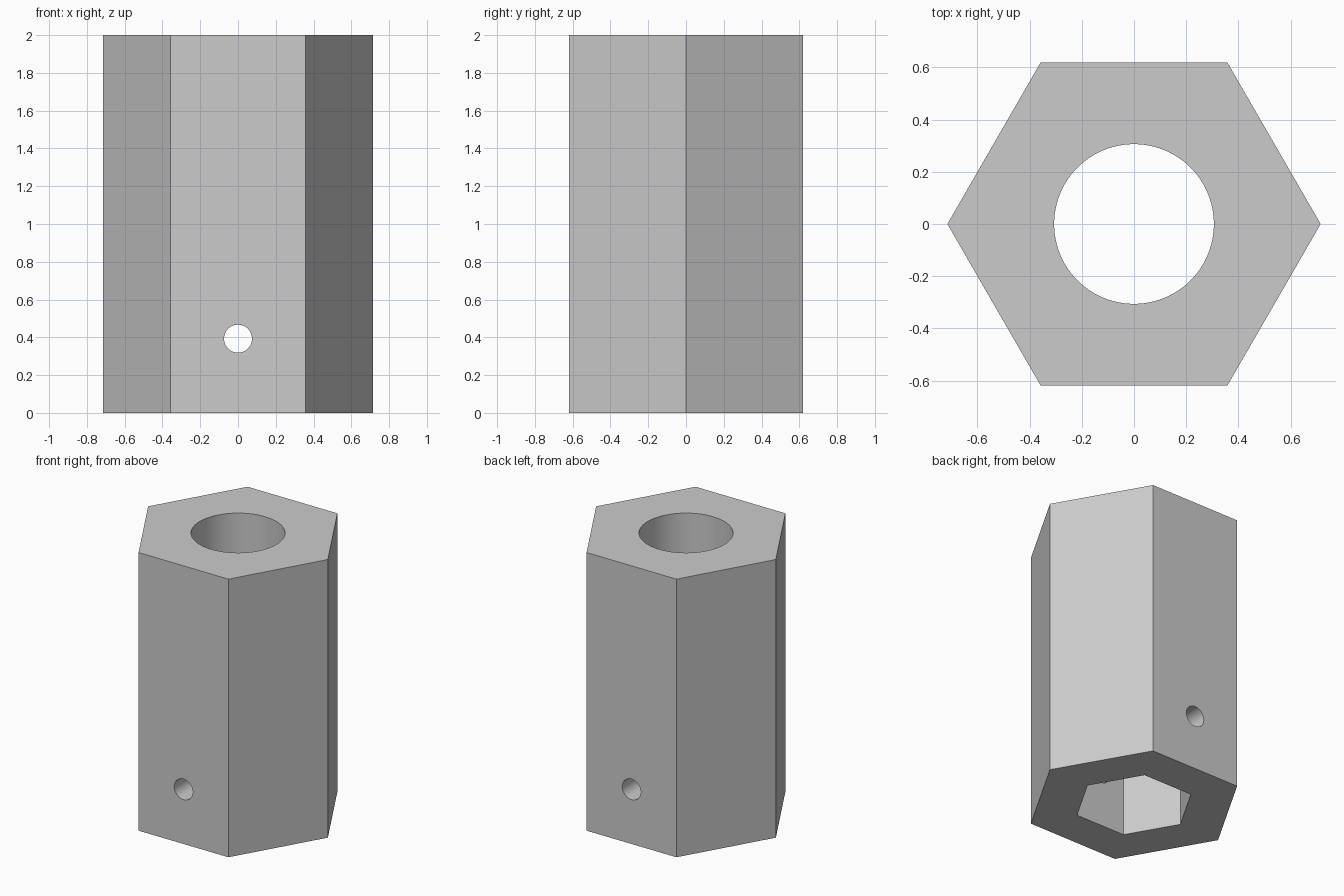
import bpy
import math

LENGTH = 2.0
OUTER_R = 0.715      # corner radius of the hexagonal body
SOCKET_R = 0.394     # corner radius of the hexagonal socket
SOCKET_DEPTH = 0.8
BORE_R = 0.306
PIN_R = 0.074
PIN_Z = 0.393

cube = bpy.data.objects.get("Cube")
if cube:
    bpy.data.objects.remove(cube, do_unlink=True)

# Single plain grey
grey = bpy.data.materials.new("light grey")
grey.use_nodes = True
colour = (0.6, 0.6, 0.6, 1)
grey.diffuse_color = colour
grey.node_tree.nodes["Principled BSDF"].inputs["Base Color"].default_value = colour


def prism(name, sides, radius, bottom, top):
    """Upright prism whose first corner lies on the x axis."""
    bpy.ops.mesh.primitive_cylinder_add(
        vertices=sides, radius=radius, depth=top - bottom,
        location=(0, 0, (bottom + top) / 2))
    obj = bpy.context.object
    obj.name = name
    if sides == 6:
        obj.rotation_euler.z = math.pi / 6
    obj.data.materials.append(grey)
    return obj


# Hexagonal body
body = prism("hex_sleeve", 6, OUTER_R, 0, LENGTH)

# Hexagonal socket below, round bore above, cross pin hole through both walls
socket = prism("socket_cutter", 6, SOCKET_R, -0.1, SOCKET_DEPTH)
bore = prism("bore_cutter", 96, BORE_R, SOCKET_DEPTH - 0.1, LENGTH + 0.1)
pin = prism("pin_hole_cutter", 48, PIN_R, -1, 1)
pin.location.z = PIN_Z
pin.rotation_euler.x = math.pi / 2

for cutter in (socket, bore, pin):
    cut = body.modifiers.new(cutter.name, 'BOOLEAN')
    cut.operation = 'DIFFERENCE'
    cut.solver = 'EXACT'
    cut.object = cutter

# Apply the cuts and discard the cutters
bpy.ops.object.select_all(action='DESELECT')
body.select_set(True)
bpy.context.view_layer.objects.active = body
for cut in list(body.modifiers):
    bpy.ops.object.modifier_apply(modifier=cut.name)
for cutter in (socket, bore, pin):
    bpy.data.objects.remove(cutter, do_unlink=True)

# Smooth round holes, crisp hexagon edges
bpy.ops.object.shade_smooth_by_angle(angle=math.radians(30))
